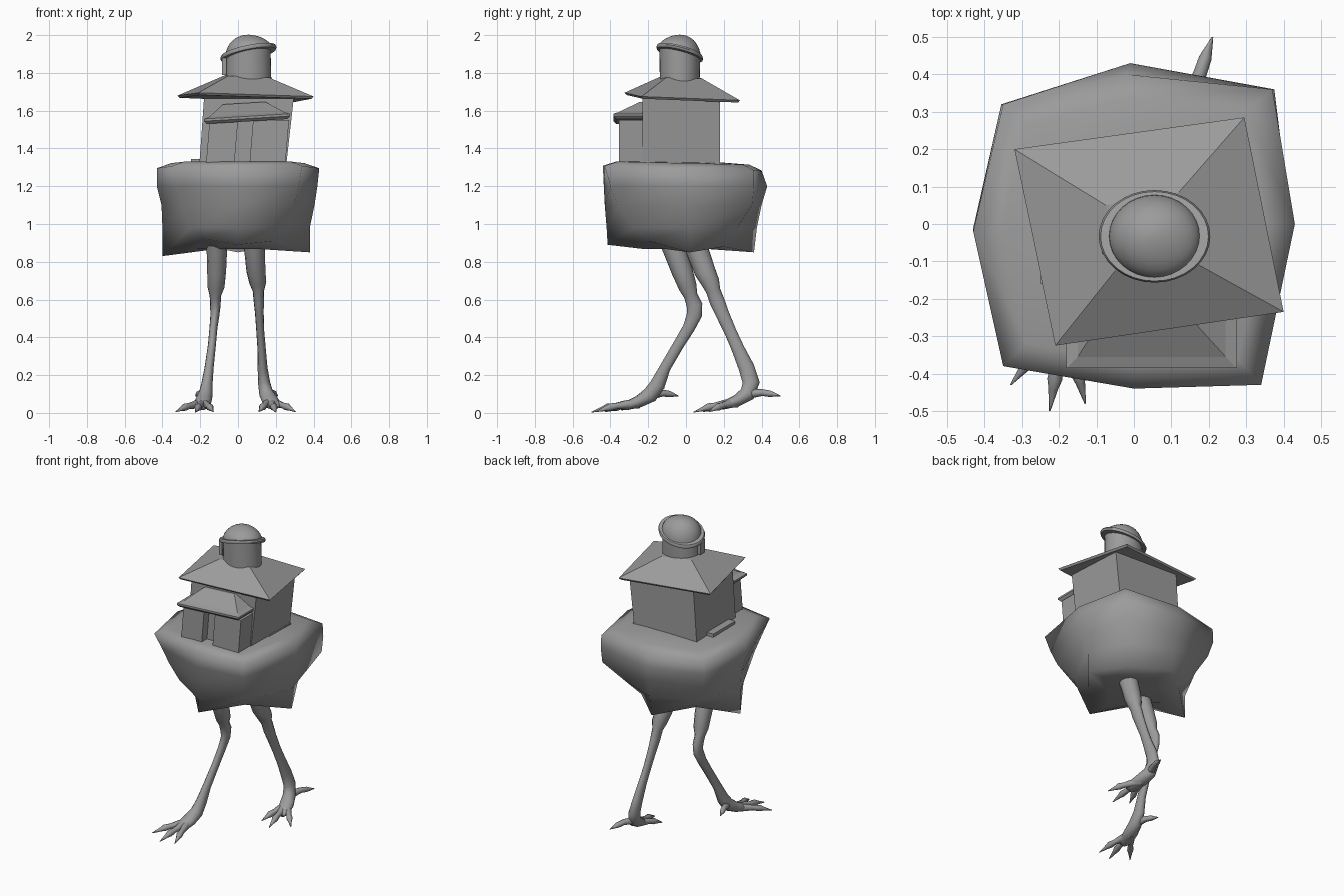
import bpy, bmesh, math
from mathutils import Vector

if "Cube" in bpy.data.objects:
    bpy.data.objects.remove(bpy.data.objects["Cube"])

grey = bpy.data.materials.new("plain_grey")
grey.diffuse_color = (0.33, 0.33, 0.33, 1)
grey.use_nodes = True
grey.node_tree.nodes["Principled BSDF"].inputs["Base Color"].default_value = grey.diffuse_color


def finish(name, bm, angle=None):
    """Turn a bmesh into a coloured object, smooth where an angle is given."""
    bmesh.ops.recalc_face_normals(bm, faces=bm.faces)
    me = bpy.data.meshes.new(name)
    bm.to_mesh(me)
    bm.free()
    me.materials.append(grey)
    ob = bpy.data.objects.new(name, me)
    bpy.context.collection.objects.link(ob)
    if angle:
        bpy.ops.object.select_all(action='DESELECT')
        ob.select_set(True)
        bpy.context.view_layer.objects.active = ob
        bpy.ops.object.shade_smooth_by_angle(angle=math.radians(angle))
    return ob


def loft(name, rings, angle=None):
    """Skin a closed solid over rings of equal point count."""
    bm = bmesh.new()
    vs = [[bm.verts.new(p) for p in r] for r in rings]
    n = len(vs[0])
    for a, b in zip(vs, vs[1:]):
        for i in range(n):
            j = (i + 1) % n
            bm.faces.new((a[i], a[j], b[j], b[i]))
    bm.faces.new(vs[0][::-1])
    bm.faces.new(vs[-1])
    return finish(name, bm, angle)


def rect(x0, x1, y0, y1, z):
    return [(x0, y0, z), (x1, y0, z), (x1, y1, z), (x0, y1, z)]


def block(name, x0, x1, y0, y1, z0, z1, lean=0.0):
    return loft(name, [rect(x0, x1, y0, y1, z0), rect(x0 + lean, x1 + lean, y0, y1, z1)])


def tube(name, stations, sides=10):
    """Smooth tapered limb through (x, y, z, radius across, radius front-back) stations."""
    pts = [Vector(s[:3]) for s in stations]
    rings = []
    for i, s in enumerate(stations):
        d = (pts[min(i + 1, len(pts) - 1)] - pts[max(i - 1, 0)]).normalized()
        u = Vector((1, 0, 0))
        u = (u - d * u.dot(d)).normalized()
        w = d.cross(u)
        rings.append([pts[i] + s[3] * u * math.cos(t) + s[-1] * w * math.sin(t)
                      for t in (2 * math.pi * k / sides for k in range(sides))])
    return loft(name, rings, 60)


# Rocky mound: eight columns, corners taper in toward a diamond-shaped bottom
FL, FR, BR, BL = (-.35, -.38), (.34, -.43), (.37, .36), (-.35, .32)
# each row: z, then xy for FL, front, FR, right, BR, back, BL, left
levels = [
    (.88, (-.19, -.20), (0, -.415), (.19, -.20), (.38, .02), (.19, .20), (0, .36), (-.20, .18), (-.40, 0)),
    (.98, (-.25, -.26), (0, -.42), (.24, -.28), (.38, .02), (.27, .27), (0, .375), (-.27, .25), (-.40, 0)),
    (1.10, (-.29, -.31), (0, -.43), (.30, -.36), (.405, .01), (.37, .35), (0, .40), (-.33, .30), (-.405, 0)),
    (1.20, (-.32, -.34), (0, -.435), (.32, -.40), (.42, 0), (.375, .36), (-.01, .43), (-.355, .32), (-.43, -.01)),
    (1.295, FL, (0, -.44), FR, (.43, 0), BR, (-.02, .40), BL, (-.43, -.02)),
]
rings = [[(x, y, z) for x, y in row] for z, *row in levels]
rings[0] = [(x, y, z + dz) for (x, y, z), dz in
            zip(rings[0], (.045, .01, .03, -.03, .0, -.03, .01, -.05))]
rim = rings[-1]
rings[-1] = [(x, y, z - .03 * y) for x, y, z in rim]
rings.append([(x * .82, y * .84, 1.322 - .02 * y) for x, y, z in rim])
rings.append([(x * .4, y * .4, 1.328) for x, y, z in rim])
# rounded underside
rings.insert(0, [(x * .55, y * .55, .868) for x, y, z in rings[0]])
loft("rock_mound", rings, 100)

# House walls lean slightly to the right
loft("house_walls", [rect(-.205, .255, -.23, .18, 1.31), rect(-.18, .295, -.23, .18, 1.665)])
block("side_step", -.25, -.20, -.16, .07, 1.32, 1.345)
block("right_floor_edge", .24, .265, -.05, .18, 1.31, 1.328)

# Twisted hipped roof
corners = [(-.21, -.325, 1.695), (.40, -.235, 1.675), (.295, .285, 1.655), (-.32, .20, 1.68)]
top = [(-.05, -.125, 1.785), (.165, -.105, 1.775), (.12, .085, 1.77), (-.075, .05, 1.785)]
loft("main_roof", [[(x * .97, y * .97, z - .012) for x, y, z in corners], corners, top])

# Porch: two side blocks, a recessed door and a small hipped roof
block("porch_left", -.17, -.02, -.355, -.22, 1.31, 1.55, .02)
block("porch_right", .06, .25, -.355, -.22, 1.31, 1.55, .02)
block("porch_door", -.03, .07, -.30, -.22, 1.31, 1.55, .02)


def tilted(x0, x1, y0, y1, z):
    return [(x, y, h + .06 * x) for x, y, h in rect(x0, x1, y0, y1, z)]


loft("porch_roof", [tilted(-.165, .26, -.37, -.22, 1.54), tilted(-.18, .275, -.385, -.22, 1.555),
                    tilted(-.18, .275, -.385, -.22, 1.567), tilted(-.15, .245, -.355, -.22, 1.578),
                    tilted(-.08, .145, -.245, -.22, 1.638)])


# Round tower with a tilted brim and dome
def circle(cx, cy, rx, ry, z, tx=0.0, ty=0.0, n=32):
    out = []
    for k in range(n):
        t = 2 * math.pi * k / n
        x, y = rx * math.cos(t), ry * math.sin(t)
        out.append((cx + x, cy + y, z + tx * x + ty * y))
    return out


CX, CY = .055, -.033
loft("tower", [circle(CX, CY, .122, .105, 1.74), circle(CX, CY, .117, .108, 1.91, .2, -.25)], 40)
loft("tower_brim", [circle(CX, CY, r, r * .83, z, .2, -.25)
                    for r, z in ((.118, 1.893), (.146, 1.896), (.149, 1.908), (.144, 1.918), (.12, 1.92))], 40)
dome = [circle(CX, CY, .123 * math.cos(a), .112 * math.cos(a), 1.905 + .097 * math.sin(a),
               .2 * (1 - math.sin(a)), -.25 * (1 - math.sin(a)))
        for a in (math.radians(d) for d in (0, 12, 24, 36, 48, 60, 72, 82, 88))]
loft("tower_dome", dome, 50)
block("tower_shutter", -.085, -.06, -.08, -.03, 1.79, 1.88)

# Walking bird legs: bulging thigh, thin shank, ankle and long flat palm
legs = {
    "left": [(-.11, -.09, .93, .055, .06), (-.112, -.06, .86, .054, .06), (-.113, -.02, .75, .05, .056),
             (-.117, .01, .665, .045, .048), (-.12, .025, .62, .03, .036), (-.12, .045, .57, .028, .042),
             (-.122, .045, .52, .024, .04), (-.13, .015, .45, .021, .032), (-.138, -.04, .36, .021, .029),
             (-.153, -.11, .24, .024, .029), (-.165, -.15, .15, .03, .04), (-.172, -.19, .095, .038, .042),
             (-.185, -.25, .06, .045, .032), (-.20, -.32, .035, .042, .022), (-.203, -.345, .025, .02, .012)],
    "right": [(.085, .03, .93, .055, .06), (.088, .06, .86, .055, .06), (.095, .10, .75, .05, .056),
              (.105, .13, .69, .045, .048), (.108, .145, .645, .03, .038), (.11, .165, .59, .027, .04),
              (.113, .19, .53, .023, .036), (.118, .235, .43, .021, .032), (.125, .275, .34, .022, .034),
              (.13, .32, .24, .026, .042), (.138, .345, .16, .032, .045), (.15, .325, .10, .038, .042),
              (.17, .27, .065, .045, .032), (.19, .20, .04, .042, .022), (.195, .18, .028, .02, .012)],
}
tips = {
    "left": [(-.33, -.43, .006), (-.225, -.50, .004), (-.13, -.48, .006)],
    "right": [(.11, .09, .006), (.20, .04, .004), (.305, .12, .006)],
}
hind = {"left": (-.225, -.04, .09), "right": (.21, .50, .09)}
for side, path in legs.items():
    tube(side + "_leg", path, 12)
    root = Vector(path[-3][:3])
    for i, tip in enumerate(tips[side]):
        tip = Vector(tip)
        stations = []
        for f, r, lift in ((0, .026, -.01), (.3, .022, .0), (.5, .016, .004),
                           (.66, .02, .006), (.76, .013, .004), (1, .002, 0)):
            p = root.lerp(tip, f)
            stations.append((p.x, p.y, max(p.z + lift, r), r))
        tube(f"{side}_toe_{i + 1}", stations, 8)
    # hind toe
    ankle, tip = Vector(path[-4][:3]), Vector(hind[side])
    stations = []
    for f, r, lift in ((0, .026, 0), (.45, .018, .012), (.68, .017, .008), (1, .002, 0)):
        p = ankle.lerp(tip, f)
        stations.append((p.x, p.y, p.z + lift, r))
    tube(side + "_hind_toe", stations, 8)
